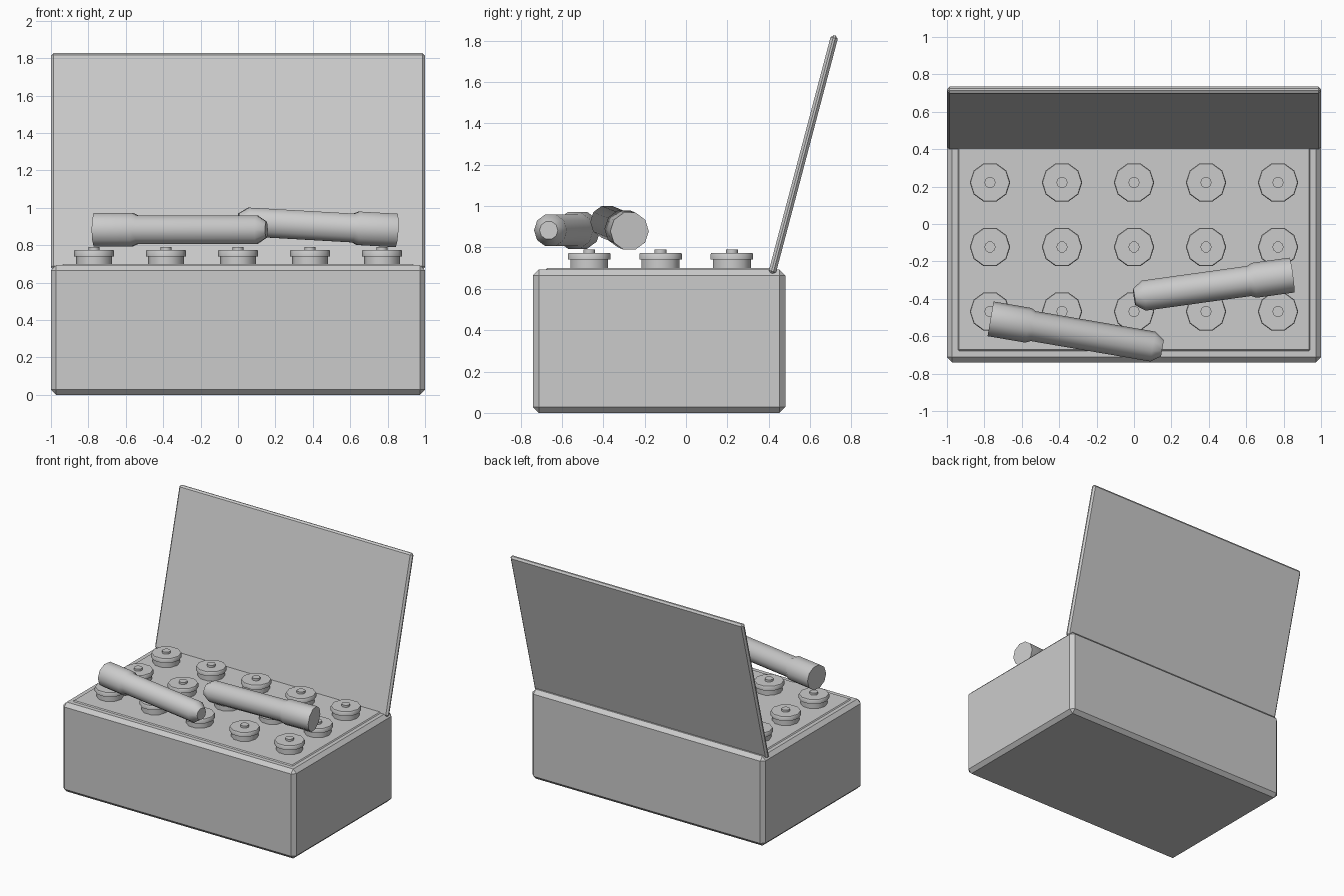
import bpy, bmesh
from math import cos, sin, pi, radians
from mathutils import Vector, Matrix

if "Cube" in bpy.data.objects:
    bpy.data.objects.remove(bpy.data.objects["Cube"])


def box(name, lo, hi, bevel):
    """Chamfered box between two corners."""
    lo, hi = Vector(lo), Vector(hi)
    bm = bmesh.new()
    bmesh.ops.create_cube(bm, size=1)
    bmesh.ops.scale(bm, vec=hi - lo, verts=bm.verts)
    bmesh.ops.translate(bm, vec=(lo + hi) / 2, verts=bm.verts)
    bmesh.ops.bevel(bm, geom=bm.edges[:], offset=bevel, segments=1,
                    profile=0.5, affect='EDGES')
    me = bpy.data.meshes.new(name)
    bm.to_mesh(me)
    bm.free()
    ob = bpy.data.objects.new(name, me)
    bpy.context.collection.objects.link(ob)
    return ob


def lathe(name, profile, sides=10):
    """Closed turned shape around z from (radius, z) points."""
    bm = bmesh.new()
    rings = [[bm.verts.new((r * cos(2 * pi * i / sides), r * sin(2 * pi * i / sides), z))
              for i in range(sides)] for r, z in profile]
    for a, b in zip(rings, rings[1:]):
        for i in range(sides):
            j = (i + 1) % sides
            bm.faces.new((a[i], a[j], b[j], b[i]))
    bm.faces.new(rings[0][::-1])
    bm.faces.new(rings[-1])
    me = bpy.data.meshes.new(name)
    bm.to_mesh(me)
    bm.free()
    ob = bpy.data.objects.new(name, me)
    bpy.context.collection.objects.link(ob)
    bpy.ops.object.select_all(action='DESELECT')
    ob.select_set(True)
    bpy.context.view_layer.objects.active = ob
    bpy.ops.object.shade_smooth_by_angle(angle=radians(37))
    return ob


# Case body and the slightly raised tray panel
box("case_body", (-1, -0.74, 0), (1, 0.48, 0.693), 0.028)
box("tray_panel", (-0.943, -0.68, 0.66), (0.943, 0.42, 0.70), 0.008)

# Open lid, hinged near the back and leaning backwards
lid = box("lid", (-1, -0.018, 0), (1, 0.018, 1.193), 0.013)
lid.location = (0, 0.415, 0.672)
lid.rotation_euler.x = radians(-14.8)

# Grid of capped studs on the tray
stud_profile = [(0.096, 0.69), (0.096, 0.741), (0.108, 0.741), (0.108, 0.768),
                (0.104, 0.774), (0.03, 0.774), (0.03, 0.79)]
first = lathe("stud", stud_profile)
for col in range(5):
    for row in range(3):
        stud = first
        if col or row:
            stud = first.copy()
            bpy.context.collection.objects.link(stud)
        stud.location = (-0.77 + 0.385 * col, -0.468 + 0.345 * row, 0)


# Two loose torches lying on the studs, each aimed from head to tail
def torch(name, head, tail):
    head, tail = Vector(head), Vector(tail)
    length = (tail - head).length
    ob = lathe(name, [(0.094, 0), (0.094, 0.205), (0.081, 0.232),
                      (0.081, length - 0.052), (0.045, length)])
    ob.rotation_euler = (tail - head).to_track_quat('Z', 'Y').to_euler()
    ob.location = head


torch("torch_left", (-0.767, -0.507, 0.883), (0.152, -0.664, 0.883))
torch("torch_right", (0.845, -0.273, 0.879), (0.001, -0.39, 0.927))
